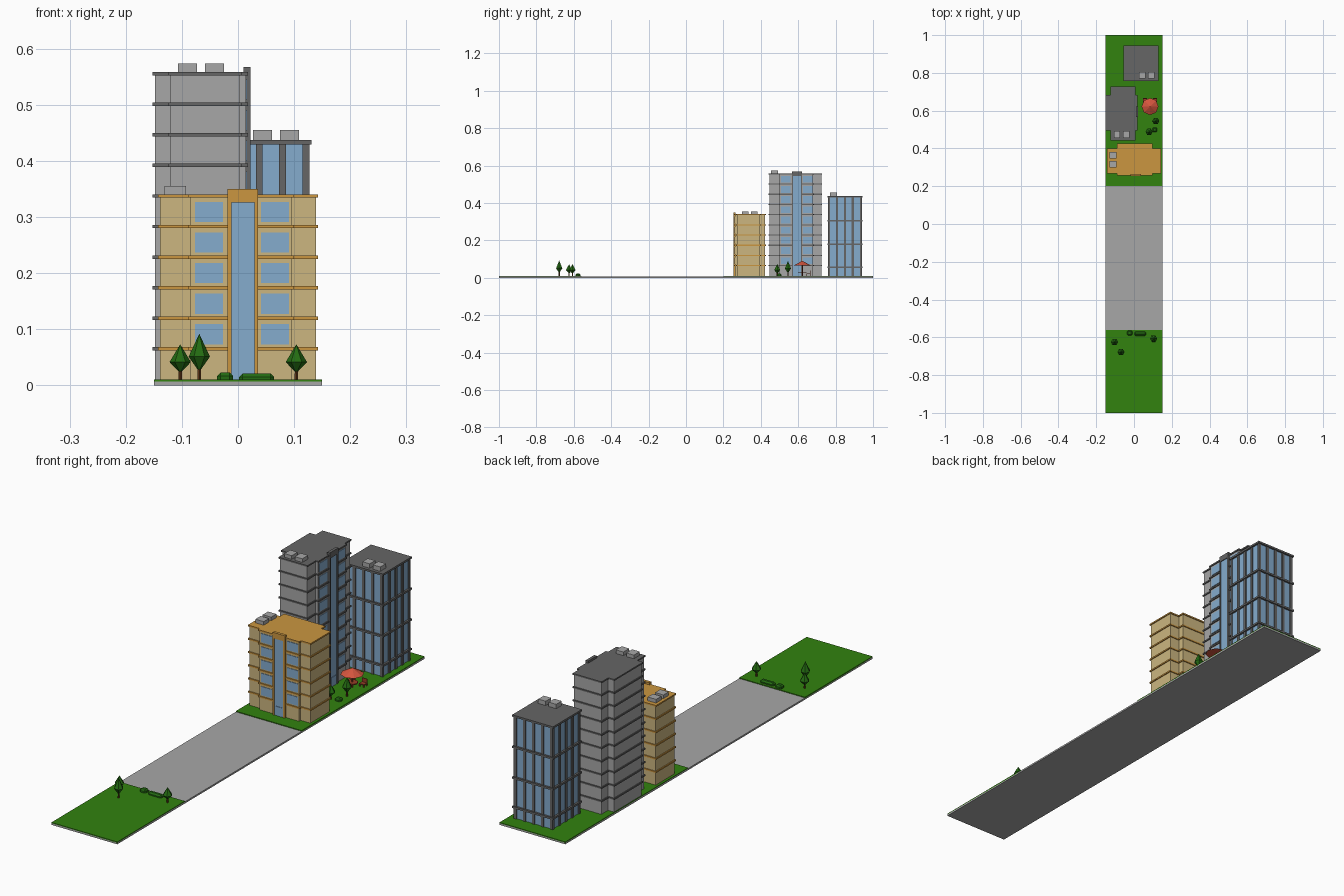
import bpy, bmesh, math
from mathutils import Matrix, Vector

if "Cube" in bpy.data.objects:
    bpy.data.objects.remove(bpy.data.objects["Cube"])


def material(name, r, g, b):
    m = bpy.data.materials.new(name)
    lin = [((c / 255 + 0.055) / 1.055) ** 2.4 for c in (r, g, b)]
    m.diffuse_color = (*lin, 1)
    m.use_nodes = True
    m.node_tree.nodes["Principled BSDF"].inputs["Base Color"].default_value = m.diffuse_color
    return m


GRASS = material("grass_green", 50, 130, 15)
LEAF = material("leaf_green", 36, 108, 18)
BARK = material("bark_brown", 95, 55, 25)
RED = material("parasol_red", 212, 85, 62)
WOOD = material("red_wood", 150, 62, 38)
TAN = material("tan_wall", 204, 182, 128)
OCHRE = material("ochre_trim", 203, 150, 64)
GLASS = material("blue_glass", 133, 172, 206)
GREY = material("light_grey", 167, 167, 167)
DARK = material("dark_grey", 102, 102, 102)


def finish(name, bm, mat, xf=None):
    bmesh.ops.recalc_face_normals(bm, faces=bm.faces)
    if xf:
        bm.transform(xf)
    me = bpy.data.meshes.new(name)
    bm.to_mesh(me)
    bm.free()
    me.materials.append(mat)
    ob = bpy.data.objects.new(name, me)
    bpy.context.collection.objects.link(ob)
    return ob


def add_box(bm, x0, x1, y0, y1, z0, z1):
    size = Matrix.Diagonal((x1 - x0, y1 - y0, z1 - z0, 1))
    mid = Matrix.Translation(((x0 + x1) / 2, (y0 + y1) / 2, (z0 + z1) / 2))
    return bmesh.ops.create_cube(bm, size=1, matrix=mid @ size)["verts"]


def boxes(name, dims, mat, xf=None):
    bm = bmesh.new()
    for d in dims:
        add_box(bm, *d)
    return finish(name, bm, mat, xf)


def add_prism(bm, pts, z0, z1):
    face = bm.faces.new([bm.verts.new((x, y, z0)) for x, y in pts])
    ext = bmesh.ops.extrude_face_region(bm, geom=[face], use_keep_orig=True)
    vs = [v for v in ext["geom"] if isinstance(v, bmesh.types.BMVert)]
    bmesh.ops.translate(bm, verts=vs, vec=(0, 0, z1 - z0))


def cone(name, x, y, z0, z1, r0, r1, n, mat):
    bm = bmesh.new()
    bmesh.ops.create_cone(bm, cap_ends=True, segments=n, radius1=r0, radius2=r1,
                          depth=z1 - z0, matrix=Matrix.Translation((x, y, (z0 + z1) / 2)))
    return finish(name, bm, mat)


# Ground: pavement slab with two lawns
boxes("road_slab", [(-0.15, 0.15, -1, 1, 0, 0.007)], GREY)
boxes("lawns", [(-0.15, 0.15, -1, -0.56, 0.005, 0.01),
                (-0.15, 0.15, 0.2, 1, 0.005, 0.01)], GRASS)


def outline(e):
    # stepped plan: wide wings crossed by a deeper middle, grown by e
    a, b, w = -0.085 - e, 0.095 + e, 0.139 + e
    f, k, wf, wk = -0.081 - e, 0.081 + e, -0.07 - e, 0.054 + e
    return [(-w, wf), (a, wf), (a, f), (b, f), (b, wf), (w, wf),
            (w, wk), (b, wk), (b, k), (a, k), (a, wk), (-w, wk)]


def stepped_tower(name, x, y, turn, floors, wall, trim):
    xf = Matrix.Translation((x, y, 0)) @ Matrix.Rotation(turn, 4, 'Z')
    step, first, front = 0.0545, 0.065, -0.081
    roof = first + step * floors
    # walls
    bm = bmesh.new()
    add_prism(bm, outline(0), 0.001, roof)
    finish(name + "_walls", bm, wall, xf)
    # floor bands and roof slab
    bm = bmesh.new()
    for i in range(floors + 1):
        z = first + step * i
        add_prism(bm, outline(0.004), z - 0.003, z + 0.003)
    finish(name + "_floor_bands", bm, trim, xf)
    # windows either side of the central glass strip
    panes = []
    for i in range(floors):
        z = first + step * i
        for u in (-0.077, 0.041):
            panes.append((u, u + 0.05, front - 0.002, front + 0.002, z + 0.008, z + 0.044))
    panes.append((-0.012, 0.029, front - 0.005, front + 0.002, 0.009, roof - 0.01))
    panes.append((-0.007, 0.024, front - 0.007, front, 0.009, 0.048))
    boxes(name + "_windows_and_door", panes, GLASS, xf)
    # portal around the strip
    boxes(name + "_portal", [
        (-0.019, -0.012, front - 0.008, front + 0.004, 0.009, roof),
        (0.029, 0.036, front - 0.008, front + 0.004, 0.009, roof),
        (-0.019, 0.036, front - 0.008, front + 0.004, roof - 0.012, roof + 0.012)], trim, xf)
    # roof units on one wing
    boxes(name + "_roof_units", [
        (-0.131, -0.093, v, v + 0.034, roof, roof + 0.018) for v in (-0.042, 0.006)], GREY, xf)


stepped_tower("tan_block", 0, 0.342, 0, 5, TAN, OCHRE)
stepped_tower("grey_tower", -0.067, 0.585, math.pi / 2, 9, GREY, DARK)

# Glass office block
X0, X1, Y0, Y1, H = -0.051, 0.127, 0.76, 0.94, 0.435
boxes("office_glass", [(X0 + 0.004, X1 - 0.004, Y0 + 0.004, Y1 - 0.004, 0.001, H)], GLASS)
posts = []
for i in range(5):
    px = X0 + 0.006 + i * (X1 - X0 - 0.012) / 4
    py = Y0 + 0.006 + i * (Y1 - Y0 - 0.012) / 4
    for y in (Y0 + 0.005, Y1 - 0.005):
        posts.append((px - 0.006, px + 0.006, y - 0.005, y + 0.005, 0.001, H))
    if 0 < i < 4:
        for x in (X0 + 0.005, X1 - 0.005):
            posts.append((x - 0.005, x + 0.005, py - 0.006, py + 0.006, 0.001, H))
boxes("office_posts", posts, DARK)
boxes("office_floor_bands", [(X0 - 0.004, X1 + 0.004, Y0 - 0.004, Y1 + 0.004, z - 0.004, z + 0.004)
                             for z in (0.057, 0.178, 0.305, H - 0.002)], DARK)
boxes("office_roof_units", [(x, x + 0.034, 0.77, 0.806, H, H + 0.02) for x in (0.027, 0.075)], GREY)


# Trees: trunk with a faceted double-cone crown
def tree(name, x, y, top):
    low, wide = 0.012 + top * 0.13, 0.5 * top + 0.005
    cone(name + "_trunk", x, y, 0.008, wide, 0.0035, 0.003, 6, BARK)
    bm = bmesh.new()
    ring = [bm.verts.new((x + 0.019 * math.cos(k * math.tau / 6), y + 0.019 * math.sin(k * math.tau / 6), wide))
            for k in range(6)]
    for z in (low, top):
        tip = bm.verts.new((x, y, z))
        for k in range(6):
            bm.faces.new((ring[k], ring[(k + 1) % 6], tip))
    finish(name + "_crown", bm, LEAF)


for i, t in enumerate([(-0.103, -0.625, 0.073), (-0.069, -0.678, 0.092), (0.104, -0.607, 0.073),
                       (0.08, 0.488, 0.073), (0.115, 0.545, 0.09)]):
    tree("tree_%d" % (i + 1), *t)


# Bushes: bevelled hedge blocks
def bush(name, x0, x1, y0, y1, top):
    bm = bmesh.new()
    add_box(bm, x0, x1, y0, y1, 0.008, top)
    edges = [e for e in bm.edges if max(v.co.z for v in e.verts) > 0.0085]
    bmesh.ops.bevel(bm, geom=edges, offset=0.006, segments=1, affect='EDGES')
    finish(name, bm, LEAF)


bush("round_bush", -0.037, -0.009, -0.59, -0.564, 0.023)
bush("long_hedge", 0.002, 0.064, -0.592, -0.57, 0.021)
bush("garden_bush", 0.097, 0.123, 0.487, 0.511, 0.022)

# Parasol with table and two chairs
PX, PY = 0.085, 0.622
cone("parasol_canopy", PX, PY, 0.066, 0.09, 0.045, 0.001, 8, RED)
cone("parasol_pole", PX, PY, 0.008, 0.08, 0.0025, 0.0025, 6, WOOD)
cone("table_top", PX, PY, 0.028, 0.032, 0.022, 0.022, 8, WOOD)
for side, cx in (("left", 0.058), ("right", 0.112)):
    cy = 0.655
    parts = [(cx - 0.011, cx + 0.011, cy - 0.011, cy + 0.011, 0.019, 0.022),
             (cx - 0.011, cx + 0.011, cy + 0.008, cy + 0.011, 0.022, 0.038)]
    for dx in (-0.009, 0.009):
        for dy in (-0.009, 0.009):
            parts.append((cx + dx - 0.002, cx + dx + 0.002, cy + dy - 0.002, cy + dy + 0.002, 0.008, 0.02))
    boxes("chair_" + side, parts, WOOD)
